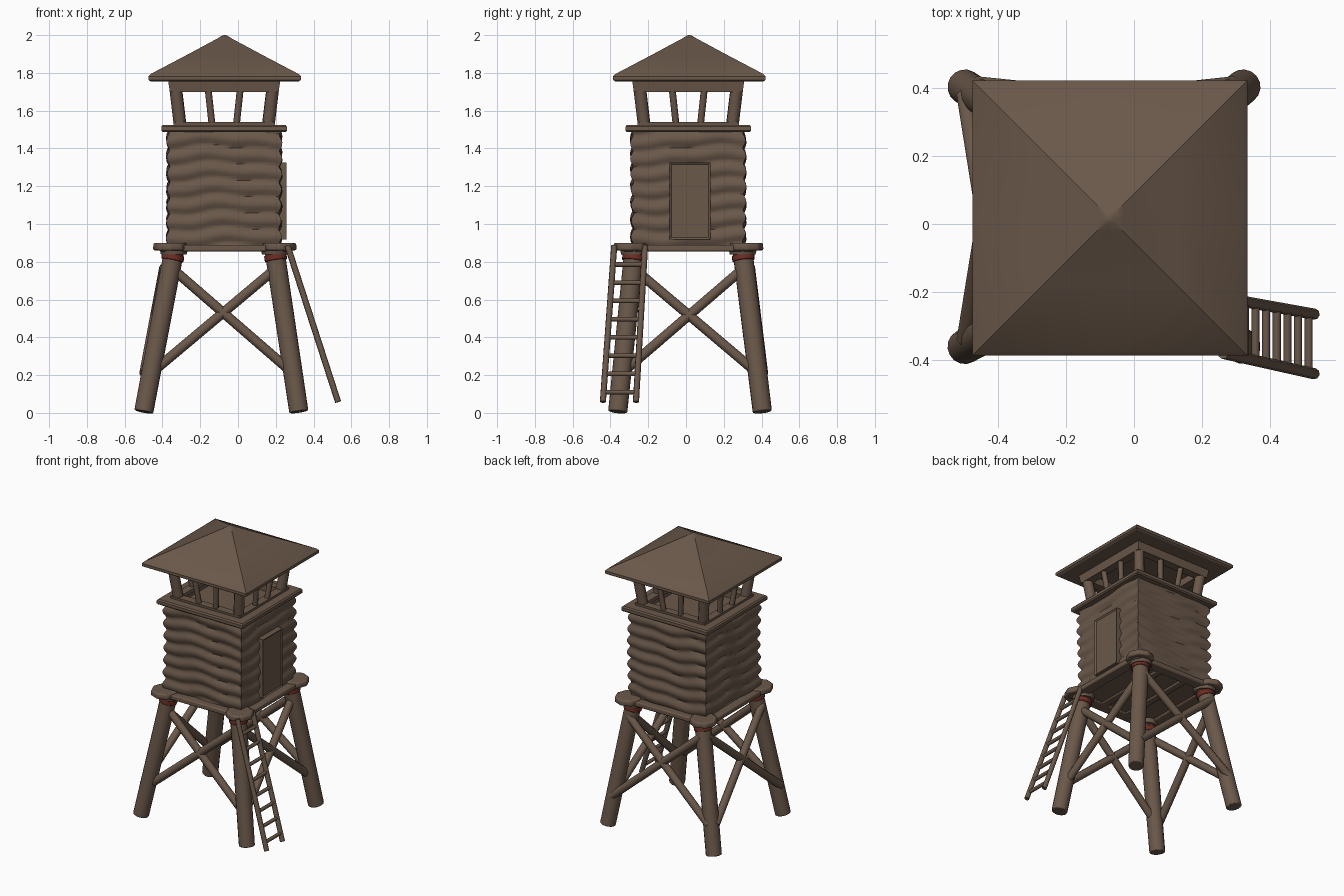
import bpy, bmesh, math
from mathutils import Vector, Matrix

if "Cube" in bpy.data.objects:
    bpy.data.objects.remove(bpy.data.objects["Cube"])

CX, CY = -0.073, 0.012          # centre of the tower


def material(name, rgb):
    m = bpy.data.materials.new(name)
    m.diffuse_color = (*rgb, 1)
    m.use_nodes = True
    m.node_tree.nodes["Principled BSDF"].inputs["Base Color"].default_value = m.diffuse_color
    return m


WOOD = material("brown wood", (0.145, 0.098, 0.068))
RED = material("dark red binding", (0.16, 0.025, 0.018))


def finish(name, bm, mat=WOOD, angle=35, bevel=0):
    bmesh.ops.recalc_face_normals(bm, faces=bm.faces)
    me = bpy.data.meshes.new(name)
    bm.to_mesh(me)
    bm.free()
    ob = bpy.data.objects.new(name, me)
    bpy.context.collection.objects.link(ob)
    me.materials.append(mat)
    if bevel:
        b = ob.modifiers.new("rounded edges", 'BEVEL')
        b.width, b.segments = bevel, 2
    bpy.ops.object.select_all(action='DESELECT')
    ob.select_set(True)
    bpy.context.view_layer.objects.active = ob
    bpy.ops.object.shade_smooth_by_angle(angle=math.radians(angle))
    return ob


def tube(name, a, b, r1, r2=None, sides=14, mat=WOOD, bevel=0):
    """Round timber from point a to point b."""
    a, b = Vector(a), Vector(b)
    d = b - a
    rot = d.to_track_quat('Z', 'Y').to_matrix().to_4x4()
    bm = bmesh.new()
    bmesh.ops.create_cone(bm, cap_ends=True, segments=sides, radius1=r1,
                          radius2=r1 if r2 is None else r2, depth=d.length,
                          matrix=Matrix.Translation((a + b) / 2) @ rot)
    return finish(name, bm, mat, 50, bevel)


def box(name, lo, hi, bevel=0.006):
    lo, hi = Vector(lo), Vector(hi)
    bm = bmesh.new()
    bmesh.ops.create_cube(bm, size=1, matrix=Matrix.Translation((lo + hi) / 2)
                          @ Matrix.Diagonal((*(hi - lo), 1)))
    return finish(name, bm, bevel=bevel)


def square_sweep(name, profile, segs=1, ring=False, wobble=None, c=(CX, CY), angle=35, bevel=0):
    """Sweep a (half width, z) profile round a square; ring=True closes it as a hollow frame."""
    bm = bmesh.new()
    rows = []
    for h, z in profile:
        row = []
        for k in range(4):
            for j in range(segs):
                a = (k + j / segs) * math.pi / 2
                hh = h + (wobble(a, z) if wobble else 0)
                p = Matrix.Rotation(k * math.pi / 2, 3, 'Z') @ Vector((hh * (2 * j / segs - 1), -hh, z))
                row.append(bm.verts.new(p + Vector((*c, 0))))
        rows.append(row)
    n = 4 * segs
    for i in range(len(rows) if ring else len(rows) - 1):
        r0, r1 = rows[i], rows[(i + 1) % len(rows)]
        for j in range(n):
            bm.faces.new((r0[j], r0[(j + 1) % n], r1[(j + 1) % n], r1[j]))
    if not ring:
        bm.faces.new(rows[0])
        bm.faces.new(rows[-1])
    return finish(name, bm, angle=angle, bevel=bevel)


# Splayed legs with bindings and corner caps, counter-clockwise from front left
TOP = [(-0.34, -0.275), (0.195, -0.275), (0.195, 0.30), (-0.34, 0.30)]
FOOT = [(-0.50, -0.362), (0.323, -0.362), (0.323, 0.405), (-0.50, 0.405)]
CAP = [(-0.36, -0.295), (0.22, -0.295), (0.22, 0.32), (-0.36, 0.32)]


def on_leg(i, z):
    return Vector((*FOOT[i], 0)).lerp(Vector((*TOP[i], 0.85)), z / 0.85)


for i in range(4):
    tube("leg", on_leg(i, 0.006), on_leg(i, 0.87), 0.051, 0.053, 16, bevel=0.006)
    tube("leg_binding", on_leg(i, 0.806), on_leg(i, 0.838), 0.060, sides=16, mat=RED, bevel=0.005)
    x, y = CAP[i]
    tube("leg_collar", (*TOP[i], 0.838), (*TOP[i], 0.868), 0.068, 0.075, 12)
    tube("corner_cap", (x, y, 0.86), (x, y, 0.90), 0.092, 0.09, 8, bevel=0.01)

# Crossed braces on each side; left and back pairs are fixed outside the legs
OUT = [(0, 0, 0), (0, 0, 0), (0, 0.03, 0), (-0.036, 0, 0)]
for i in range(4):
    j = (i + 1) % 4
    o = Vector(OUT[i])
    tube("brace", on_leg(i, 0.77) + o, on_leg(j, 0.21) + o, 0.026, sides=10)
    tube("brace", on_leg(j, 0.77) + o, on_leg(i, 0.21) + o, 0.026, sides=10)

# Platform: edge beams, deck and joists
square_sweep("platform_edge", [(0.345, 0.855), (0.345, 0.89), (0.27, 0.89), (0.27, 0.855)],
             ring=True, bevel=0.008)
square_sweep("platform_deck", [(0.30, 0.872), (0.30, 0.888)])
for dx in (-0.1, 0.1):
    box("joist", (CX + dx - 0.025, CY - 0.29, 0.858), (CX + dx + 0.025, CY + 0.29, 0.874))

# Cabin of stacked logs, slightly uneven
LOGS, STEPS, Z0, Z1 = 7, 6, 0.885, 1.49


def log_bulge(a, z):
    t = (z - Z0) / (Z1 - Z0) * LOGS
    t += 0.16 * math.sin(3 * a + 2 * z) + 0.10 * math.sin(8 * a + 5 * z)
    return 0.019 * abs(math.sin(math.pi * t)) + 0.003 * math.sin(5 * a + 9 * z)


count = LOGS * STEPS
square_sweep("cabin_walls", [(0.286, Z0 + (Z1 - Z0) * i / count) for i in range(count + 1)],
             segs=14, wobble=log_bulge, angle=50)

# Door with a recessed panel on the right side
bm = bmesh.new()
bmesh.ops.create_cube(bm, size=1, matrix=Matrix.Translation((0.231, 0.021, 1.122))
                      @ Matrix.Diagonal((0.05, 0.217, 0.408, 1)))
bm.normal_update()
front = [f for f in bm.faces if f.normal.x > 0.9]
bmesh.ops.inset_region(bm, faces=front, thickness=0.014, depth=-0.007)
finish("door", bm)

# Ledge and window sill round the lookout
square_sweep("ledge", [(0.325, 1.487), (0.333, 1.495), (0.333, 1.515), (0.325, 1.524),
                       (0.22, 1.524), (0.22, 1.487)], ring=True)
square_sweep("window_sill", [(0.268, 1.515), (0.27, 1.54), (0.215, 1.54), (0.215, 1.515)], ring=True)

# Leaning window posts and top frame
for k in range(4):
    rot = Matrix.Rotation(k * math.pi / 2, 3, 'Z')

    def place(x, y, z):
        return rot @ Vector((x, y, z)) + Vector((CX, CY, 0))

    tube("corner_post", place(-0.233, -0.233, 1.52), place(-0.262, -0.262, 1.76), 0.034, sides=10)
    for s in (-1, 1):
        tube("window_post", place(s * 0.064, -0.243, 1.52), place(s * 0.09, -0.272, 1.76), 0.018, sides=8)
square_sweep("window_top_frame", [(0.288, 1.70), (0.298, 1.765), (0.238, 1.765), (0.23, 1.70)], ring=True)

# Pyramid roof
roof = square_sweep("roof", [(0.392, 1.755), (0.404, 1.763), (0.404, 1.782), (0.392, 1.794),
                             (0.20, 1.895), (0.04, 1.981), (0.012, 1.998), (0.004, 2.0)],
                    segs=2, c=(-0.071, 0.018), angle=25)

# Ladder
feet = [Vector((0.53, -0.44, 0.058)), Vector((0.53, -0.265, 0.058))]
heads = [Vector((0.262, -0.38, 0.885)), Vector((0.262, -0.217, 0.885))]
for f, h in zip(feet, heads):
    tube("ladder_rail", f, h, 0.0165, sides=8)
for i in range(8):
    t = (0.11 + i * 0.0965 - 0.058) / 0.827
    tube("ladder_rung", feet[0].lerp(heads[0], t), feet[1].lerp(heads[1], t), 0.012, sides=8)
